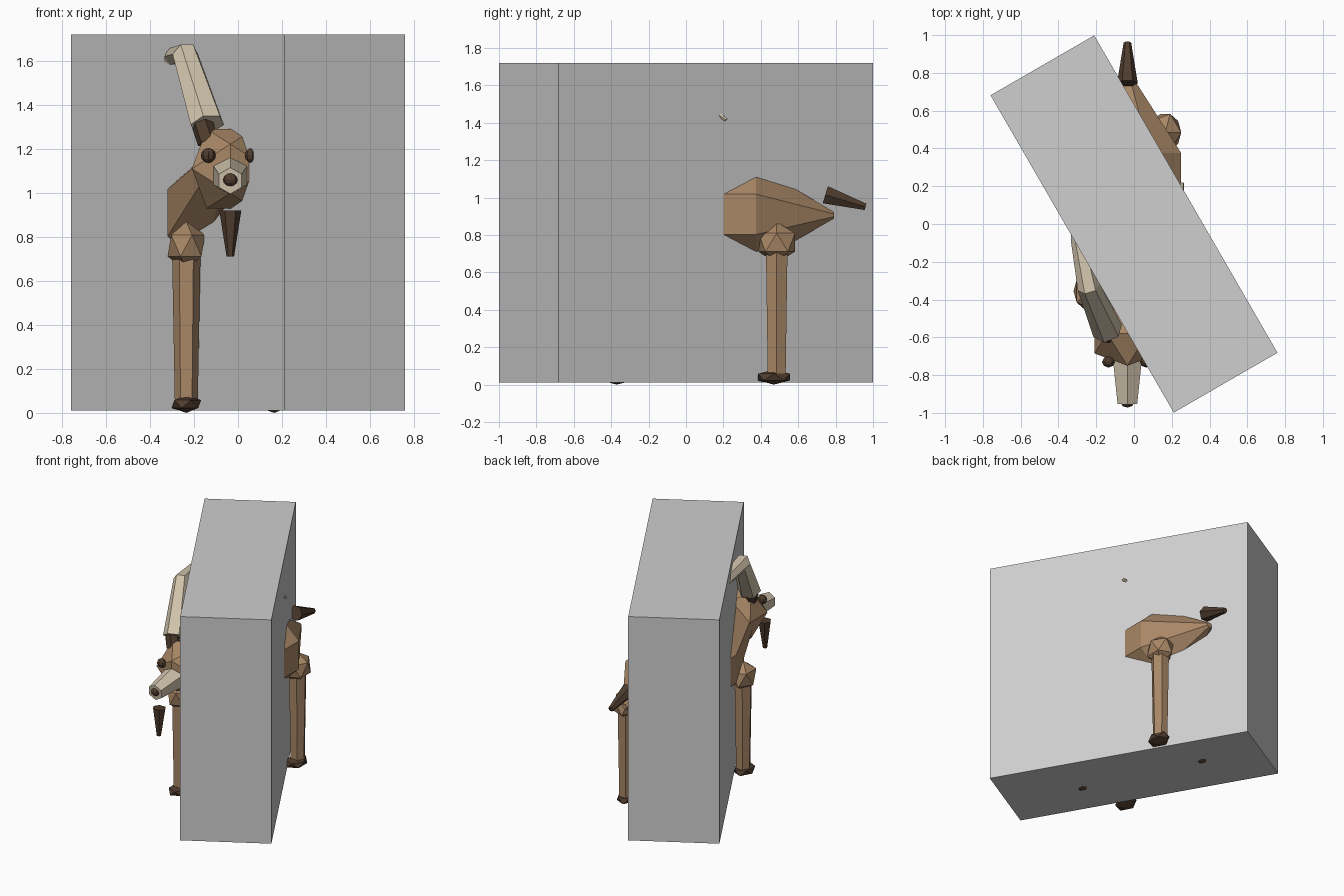
import bpy, bmesh, math
from mathutils import Vector, Matrix

if "Cube" in bpy.data.objects:
    bpy.data.objects.remove(bpy.data.objects["Cube"])

CX = -0.035  # symmetry plane of the animal


def material(name, rgb):
    m = bpy.data.materials.new(name)
    m.diffuse_color = (*rgb, 1)
    m.use_nodes = True
    m.node_tree.nodes["Principled BSDF"].inputs["Base Color"].default_value = m.diffuse_color
    return m


FUR = material("brown_fur", (0.40, 0.245, 0.135))
DARK = material("dark_brown", (0.078, 0.045, 0.027))
HORN = material("beige_horn", (0.65, 0.56, 0.42))
GREY = material("grey_block", (0.62, 0.62, 0.62))


def finish(name, bm, mat):
    bmesh.ops.recalc_face_normals(bm, faces=bm.faces[:])
    me = bpy.data.meshes.new(name)
    bm.to_mesh(me)
    bm.free()
    me.materials.append(mat)
    ob = bpy.data.objects.new(name, me)
    bpy.context.collection.objects.link(ob)
    return ob


def loft(name, stations, sides, mat, phase=0.0, axis=None):
    """Skin rings; station = (x from symmetry plane, y, z, half width, half height)."""
    bm = bmesh.new()
    pts = [Vector((CX + s[0], s[1], s[2])) for s in stations]
    rings = []
    for i, s in enumerate(stations):
        d = Vector(axis) if axis else (pts[min(i + 1, len(pts) - 1)] - pts[max(i - 1, 0)])
        d.normalize()
        ref = Vector((0, 1, 0)) if abs(d.z) > 0.95 else Vector((0, 0, 1))
        u = d.cross(ref).normalized()
        v = u.cross(d)
        ring = []
        for k in range(sides):
            a = phase + 2 * math.pi * k / sides
            ring.append(bm.verts.new(pts[i] + u * s[3] * math.cos(a) + v * s[4] * math.sin(a)))
        rings.append(ring)
    for a, b in zip(rings, rings[1:]):
        for k in range(sides):
            j = (k + 1) % sides
            bm.faces.new((a[k], a[j], b[j], b[k]))
    bm.faces.new(rings[0])
    bm.faces.new(rings[-1])
    return finish(name, bm, mat)


def ball(name, loc, size, mat, tilt=0.0, uv=False):
    bm = bmesh.new()
    if uv:
        bmesh.ops.create_uvsphere(bm, u_segments=8, v_segments=6, radius=1)
    else:
        bmesh.ops.create_icosphere(bm, subdivisions=1, radius=1)
    m = (Matrix.Translation((CX + loc[0], loc[1], loc[2]))
         @ Matrix.Diagonal((*size, 1)) @ Matrix.Rotation(tilt, 4, 'Y'))
    bmesh.ops.transform(bm, matrix=m, verts=bm.verts[:])
    return finish(name, bm, mat)


# Large slanted block around the animal
bm = bmesh.new()
bmesh.ops.create_cube(bm, size=1)
bmesh.ops.transform(bm, verts=bm.verts[:], matrix=Matrix.Translation((0, 0, 0.865))
                    @ Matrix.Rotation(math.radians(-60), 4, 'Z')
                    @ Matrix.Diagonal((1.94, 0.634, 1.71, 1)))
finish("slanted_block", bm, GREY)

# Eight-sided body with tapering rump and rising neck: (y, z, scale)
W, H = 0.285 / math.cos(math.pi / 8), 0.26 / math.cos(math.pi / 8)
body = [(-0.62, 1.11, 0.42), (-0.15, 0.91, 1), (0.375, 0.91, 1), (0.79, 0.905, 0.07)]
loft("body_and_neck", [(0, y, z, W * s, H * s) for y, z, s in body], 8, FUR,
     math.pi / 8, (0, 1, 0))

# Head, muzzle, nose, beard, tail
ball("head", (0, -0.58, 1.11), (0.205, 0.2, 0.212), FUR, -math.radians(31.72))
loft("muzzle", [(0, -0.70, 1.08, 0.09, 0.09), (0, -0.95, 1.055, 0.06, 0.06)], 6, HORN, math.pi / 6)
ball("nose", (0, -0.945, 1.06), (0.036, 0.027, 0.03), DARK, uv=True)
loft("beard", [(0, -0.90, 0.92, 0.05, 0.045), (0, -0.905, 0.71, 0.017, 0.016)], 6, DARK)
loft("tail", [(0, 0.745, 1.015, 0.055, 0.055), (0, 0.96, 0.95, 0.02, 0.02)], 6, DARK)

for side, sx in (("left", -1), ("right", 1)):
    # Eye
    ball(f"{side}_eye", (sx * 0.10, -0.73, 1.17), (0.034, 0.03, 0.034), DARK, uv=True)
    # Horn sweeping up, back and down, with its dark root
    loft(f"{side}_horn", [(sx * 0.105, -0.565, 1.31, 0.082, 0.075),
                          (sx * 0.205, -0.335, 1.63, 0.06, 0.06),
                          (sx * 0.255, -0.08, 1.62, 0.045, 0.045),
                          (sx * 0.29, 0.215, 1.415, 0.01, 0.01)], 6, HORN)
    loft(f"{side}_horn_root", [(sx * 0.10, -0.585, 1.23, 0.05, 0.05),
                               (sx * 0.13, -0.56, 1.32, 0.05, 0.05)], 6, DARK)
    # Legs: joint, shank and hoof
    for end, y in (("front", -0.355), ("rear", 0.485)):
        x = sx * 0.2
        ball(f"{side}_{end}_joint", (x, y, 0.76), (0.095, 0.115, 0.11), FUR)
        loft(f"{side}_{end}_leg", [(x, y, 0.75, 0.065, 0.067), (x, y, 0.04, 0.052, 0.055)], 6, FUR)
        ball(f"{side}_{end}_hoof", (x, y - 0.015, 0.04), (0.075, 0.1, 0.04), DARK)
